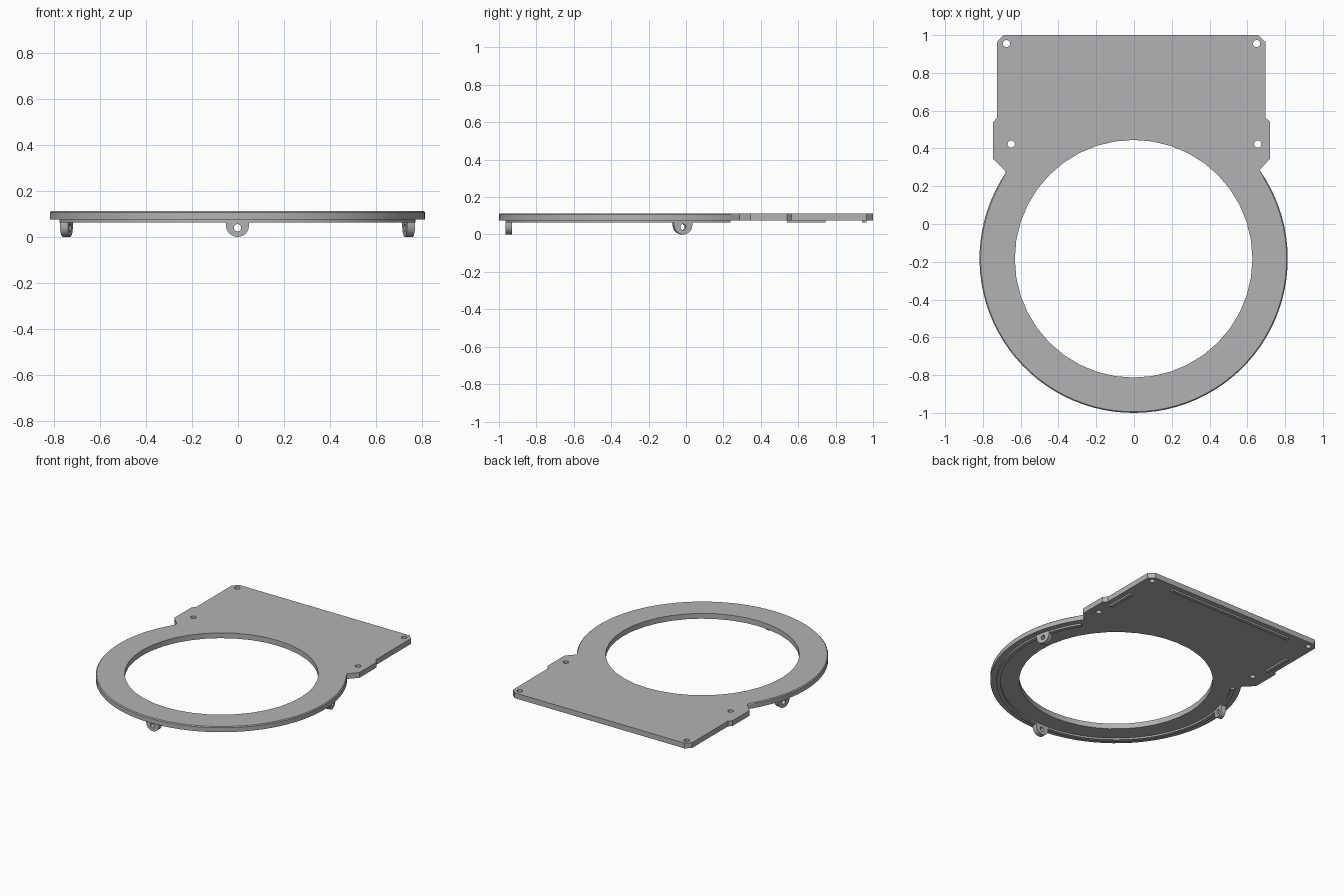
import bpy, bmesh
from math import sin, cos, radians, sqrt, atan2, degrees
from mathutils import Matrix

if "Cube" in bpy.data.objects:
    bpy.data.objects.remove(bpy.data.objects["Cube"])

CX, CY = -0.002, -0.184          # ring centre
R_OUT, R_IN = 0.816, 0.629
Z_RIB, Z_LOW, Z_TOP = 0.063, 0.075, 0.113

# Dark grey for every part
grey = bpy.data.materials.new("dark_grey")
grey.diffuse_color = (0.45, 0.45, 0.45, 1)
grey.use_nodes = True
grey.node_tree.nodes["Principled BSDF"].inputs["Base Color"].default_value = grey.diffuse_color


def arc(cx, cy, r, a0, a1, n):
    """n + 1 points along an arc, angles in degrees."""
    return [(cx + r * cos(radians(a0 + (a1 - a0) * i / n)),
             cy + r * sin(radians(a0 + (a1 - a0) * i / n))) for i in range(n + 1)]


def circle(cx, cy, r, n):
    return arc(cx, cy, r, 0, 360, n)[:-1]


def prism(name, pts, z0, z1, chamfer=0.0, chamfer_y=0.0):
    """Extrude an outline from z0 to z1; chamfer the top rim in front of chamfer_y."""
    bm = bmesh.new()
    low = bm.faces.new([bm.verts.new((x, y, z0)) for x, y in pts])
    new = bmesh.ops.extrude_face_region(bm, geom=[low], use_keep_orig=True)["geom"]
    for v in new:
        if isinstance(v, bmesh.types.BMVert):
            v.co.z = z1
    bmesh.ops.recalc_face_normals(bm, faces=bm.faces)
    if chamfer:
        rim = [e for e in bm.edges
               if all(v.co.z > z1 - 1e-5 and v.co.y < chamfer_y for v in e.verts)]
        bmesh.ops.bevel(bm, geom=rim, offset=chamfer, segments=1, affect='EDGES')
    mesh = bpy.data.meshes.new(name)
    bm.to_mesh(mesh)
    bm.free()
    mesh.materials.append(grey)
    obj = bpy.data.objects.new(name, mesh)
    bpy.context.collection.objects.link(obj)
    return obj


def activate(obj):
    bpy.ops.object.select_all(action='DESELECT')
    obj.select_set(True)
    bpy.context.view_layer.objects.active = obj


def cut(obj, pts, z0=-1, z1=1):
    """Cut a straight hole through an object."""
    cutter = prism("hole_cutter", pts, z0, z1)
    cutter.hide_render = True
    mod = obj.modifiers.new("hole", 'BOOLEAN')
    mod.operation, mod.solver, mod.object = 'DIFFERENCE', 'EXACT', cutter
    activate(obj)
    bpy.ops.object.modifier_apply(modifier=mod.name)
    bpy.data.objects.remove(cutter)


def smooth(obj):
    activate(obj)
    bpy.ops.object.shade_smooth_by_angle(angle=radians(25))


# Main plate: ring outline running into the rear panel with its side tabs
def ring_angle(x):
    return degrees(atan2(sqrt(R_OUT ** 2 - (x - CX) ** 2), x - CX))


a_left, a_right = ring_angle(-0.677), ring_angle(0.665)
outline = arc(CX, CY, R_OUT, a_left, 360 + a_right, 64) + [
    (0.72, 0.345), (0.72, 0.54), (0.695, 0.565), (0.695, 0.965), (0.658, 1.0),
    (-0.69, 1.0), (-0.725, 0.965), (-0.725, 0.562), (-0.746, 0.54), (-0.746, 0.345)]
plate = prism("base_plate", outline, Z_LOW, Z_TOP, 0.006, 0.3)
cut(plate, circle(CX, CY, R_IN, 40))
for x, y in [(-0.675, 0.955), (0.649, 0.955), (-0.65, 0.423), (0.655, 0.423)]:
    cut(plate, circle(x, y, 0.019, 20))
smooth(plate)

# Raised ribs underneath: one arc and three straight bars
rib = prism("ring_rib", arc(CX, CY, 0.776, 147, 393, 60) + arc(CX, CY, 0.75, 393, 147, 60),
            Z_RIB, Z_LOW + 0.002)
smooth(rib)
for name, x0, x1, y0, y1 in [("rear_bar", -0.505, 0.48, 0.94, 0.965),
                             ("right_bar", 0.635, 0.66, 0.54, 0.745),
                             ("left_bar", -0.685, -0.66, 0.54, 0.745)]:
    prism(name, [(x0, y0), (x1, y0), (x1, y1), (x0, y1)], Z_RIB, Z_LOW + 0.002)

# Three rounded lugs with pin holes, standing on the ring's underside
for name, ang in [("front_lug", 270), ("right_lug", 12.5), ("left_lug", 167.5)]:
    lug = prism(name, arc(0, 0.05, 0.05, 180, 360, 18) + [(0.05, 0.078), (-0.05, 0.078)],
                -0.0175, 0.0175)
    cut(lug, circle(0, 0.04, 0.016, 18))
    s, c = sin(radians(ang)), cos(radians(ang))
    r = 0.763
    lug.matrix_world = Matrix(((-s, 0, c, CX + r * c), (c, 0, s, CY + r * s),
                               (0, 1, 0, 0), (0, 0, 0, 1)))
    smooth(lug)
